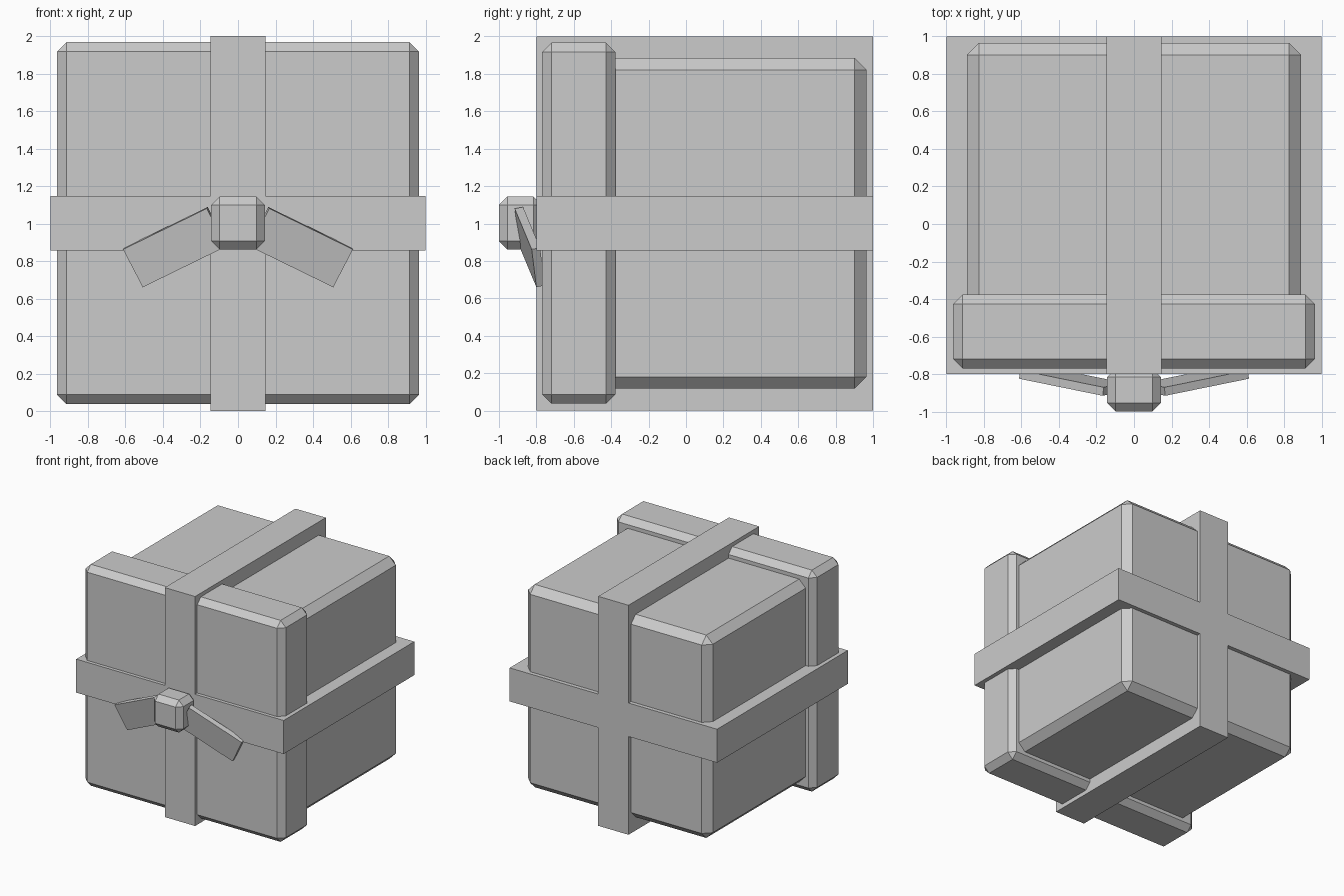
import bpy
import bmesh
from mathutils import Vector

cube = bpy.data.objects.get("Cube")
if cube:
    bpy.data.objects.remove(cube, do_unlink=True)

GREY = (0.6, 0.6, 0.6, 1)
grey = bpy.data.materials.new("plain grey")
grey.use_nodes = True
grey.diffuse_color = GREY
grey.node_tree.nodes["Principled BSDF"].inputs["Base Color"].default_value = GREY


def finish(name, bm):
    bmesh.ops.recalc_face_normals(bm, faces=bm.faces)
    mesh = bpy.data.meshes.new(name)
    bm.to_mesh(mesh)
    bm.free()
    mesh.materials.append(grey)
    obj = bpy.data.objects.new(name, mesh)
    bpy.context.collection.objects.link(obj)
    return obj


def box(name, low, high, chamfer=0):
    """Box between two corners, with optional flat chamfers."""
    low, high = Vector(low), Vector(high)
    bm = bmesh.new()
    bmesh.ops.create_cube(bm, size=1)
    bmesh.ops.scale(bm, vec=high - low, verts=bm.verts)
    bmesh.ops.translate(bm, vec=(low + high) / 2, verts=bm.verts)
    if chamfer:
        bmesh.ops.bevel(bm, geom=bm.edges[:], offset=chamfer, segments=1,
                        profile=0.5, affect='EDGES')
    return finish(name, bm)


def slab(name, corner, along, down, thickness, side):
    """Thin tilted box from a corner and two edge directions."""
    a, u, w = Vector(corner), Vector(along), Vector(down)
    n = u.cross(w).normalized() * thickness
    bm = bmesh.new()
    front = bm.faces.new([bm.verts.new(p) for p in (a, a + u, a + u + w, a + w)])
    extruded = bmesh.ops.extrude_face_region(bm, geom=[front], use_keep_orig=True)
    moved = [g for g in extruded["geom"] if isinstance(g, bmesh.types.BMVert)]
    bmesh.ops.translate(bm, vec=n, verts=moved)
    bmesh.ops.scale(bm, vec=(side, 1, 1), verts=bm.verts)
    return finish(name, bm)


# Gift box lying with its lid towards the front
box("box_body", (-0.89, -0.6, 0.117), (0.89, 0.965, 1.885), 0.063)
box("box_lid", (-0.965, -0.77, 0.037), (0.965, -0.377, 1.967), 0.05)

# Crossing ribbons
box("vertical_ribbon", (-0.146, -0.8, 0), (0.146, 1, 2))
box("horizontal_ribbon", (-1, -0.8, 0.856), (1, 1, 1.148))

# Bow knot and its two drooping tails
box("bow_knot", (-0.143, -1, 0.861), (0.143, -0.77, 1.144), 0.045)
for name, side in (("left_bow_tail", 1), ("right_bow_tail", -1)):
    slab(name, (0.167, -0.916, 1.08), (0.446, 0.091, -0.218),
         (-0.105, 0.025, -0.202), 0.046, side)
